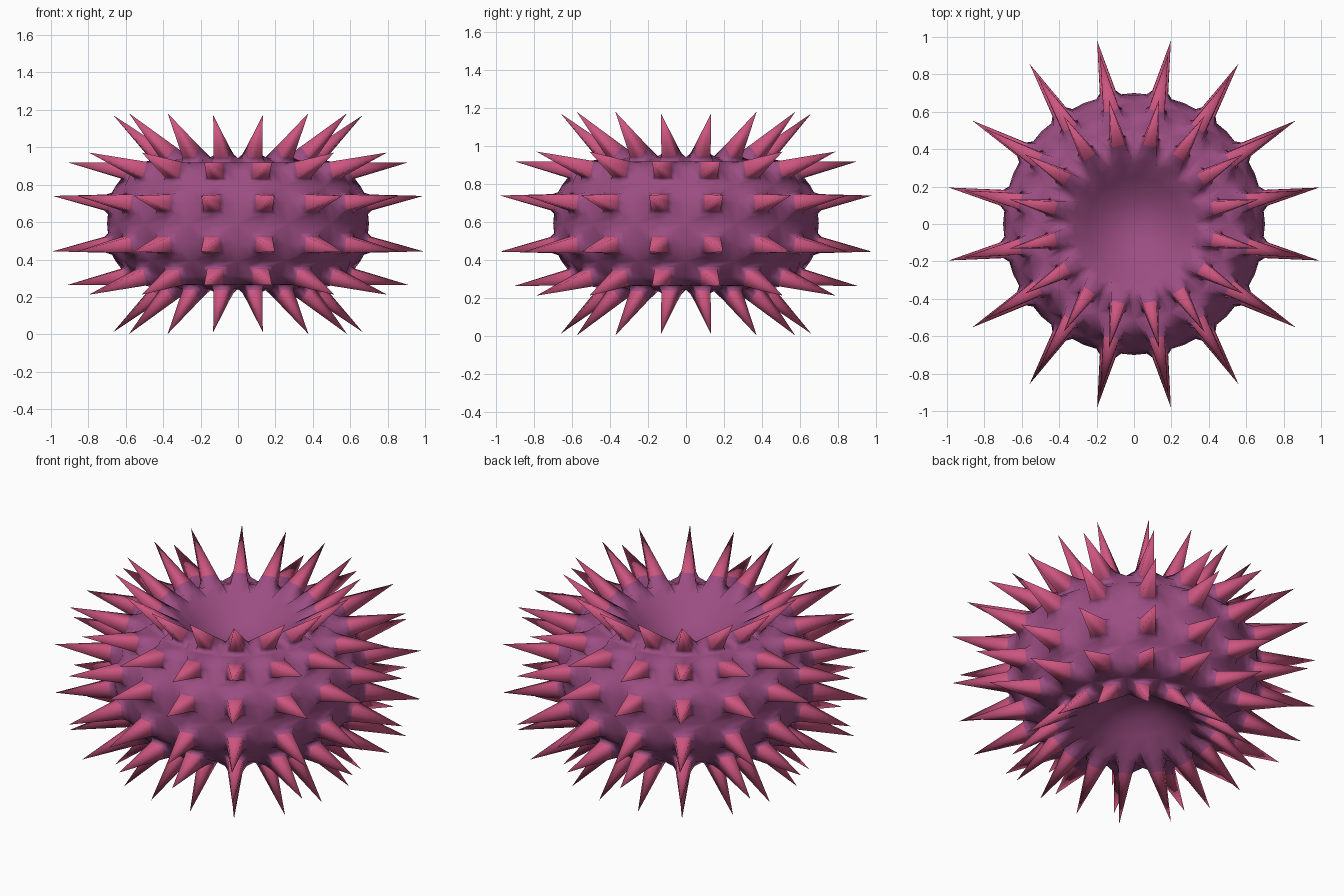
import bpy, bmesh, math
from mathutils import Vector

if "Cube" in bpy.data.objects:
    bpy.data.objects.remove(bpy.data.objects["Cube"])

CZ = 0.592      # height of the body centre
COLS = 16       # spikes per ring


def material(name, rgb):
    m = bpy.data.materials.new(name)
    m.diffuse_color = (*rgb, 1)
    m.use_nodes = True
    m.node_tree.nodes["Principled BSDF"].inputs["Base Color"].default_value = m.diffuse_color
    return m


# upper half profile (radius, height above centre): border, middle, border, ...
PROFILE = [(0.70, 0.0), (0.69, 0.11), (0.655, 0.20), (0.595, 0.28),
           (0.51, 0.328), (0.415, 0.35), (0.32, 0.332)]
BOWL = [(0.25, 0.275), (0.17, 0.215), (0.08, 0.18)]
# spike tips per ring: (radius, height at face middle, height near diagonal)
TIPS = [(1.01, 0.148, 0.15), (0.93, 0.328, 0.38), (0.68, 0.58, 0.59)]
COLLAR = [(0.08, 0.043), (0.09, 0.043), (0.14, 0.038)]   # start of the pink: (fraction, half width)

bm = bmesh.new()
cache = {}


def point(r, a, z):
    return Vector((r * math.cos(a), r * math.sin(a), CZ + z))


def shared(i, j, side):
    """Body vertex on profile point i and half column j."""
    j %= COLS * 2
    key = (i, j, side if i else 1)
    if key not in cache:
        r, z = (PROFILE + BOWL)[i]
        cache[key] = bm.verts.new(point(r, j * math.pi / COLS, z * side))
    return cache[key]


def face(verts, mat, side):
    f = bm.faces.new(verts if side > 0 else verts[::-1])
    f.material_index = mat
    f.smooth = True


def bridge(a, b, side):
    n = len(a)
    for k in range(n):
        face([a[k], a[(k + 1) % n], b[(k + 1) % n], b[k]], 0, side)


def spike_cell(ring, col, side):
    """Body patch that rises into a four-sided spike."""
    i, j = ring * 2, col * 2
    loop = [shared(i + di, j + dj, side) for di, dj in
            [(0, 0), (0, 1), (0, 2), (1, 2), (2, 2), (2, 1), (2, 0), (1, 0)]]
    ang = (j + 1) * math.pi / COLS
    r, z = PROFILE[i + 1]
    centre = point(r, ang, z * side)
    tr, tz0, tz1 = TIPS[ring]
    diagonal = col % 4 in (1, 2)
    turn = math.radians({1: -0.9, 2: 0.9}.get(col % 4, 0))
    tip = point(tr * (1.02 if diagonal else 1), ang + turn, (tz1 if diagonal else tz0) * side)
    tip.y *= 0.99
    axis = tip - centre
    d = axis.normalized()
    u = Vector((-math.sin(ang), math.cos(ang), 0))
    v = u.cross(d)
    if v.z * side < 0:
        v = -v
    square = [(-1, -1), (0, -1), (1, -1), (1, 0), (1, 1), (0, 1), (-1, 1), (-1, 0)]
    t, w = COLLAR[ring]
    foot = [bm.verts.new(p.co.lerp(centre + (u * a + v * b) * 0.045, 0.75))
            for p, (a, b) in zip(loop, square)]
    collar = [bm.verts.new(centre + axis * t + (u * a + v * b) * w) for a, b in square]
    bridge(loop, foot, side)
    bridge(foot, collar, side)
    top = bm.verts.new(tip)
    for k in range(8):
        face([collar[k], collar[(k + 1) % 8], top], 1, side)


for side in (1, -1):
    for ring in range(3):
        for col in range(COLS):
            spike_cell(ring, col, side)
    # sunken bowl at each pole
    last = len(PROFILE) + len(BOWL) - 1
    pole = bm.verts.new((0, 0, CZ + 0.17 * side))
    for j in range(COLS * 2):
        for i in range(len(PROFILE) - 1, last):
            face([shared(i, j, side), shared(i, j + 1, side),
                  shared(i + 1, j + 1, side), shared(i + 1, j, side)], 0, side)
        face([shared(last, j, side), shared(last, j + 1, side), pole], 0, side)

mesh = bpy.data.meshes.new("spiny_body")
bm.to_mesh(mesh)
bm.free()
mesh.materials.append(material("body purple", (0.33, 0.075, 0.225)))
mesh.materials.append(material("spike pink", (0.60, 0.09, 0.21)))
obj = bpy.data.objects.new("spiny_body", mesh)
bpy.context.collection.objects.link(obj)
